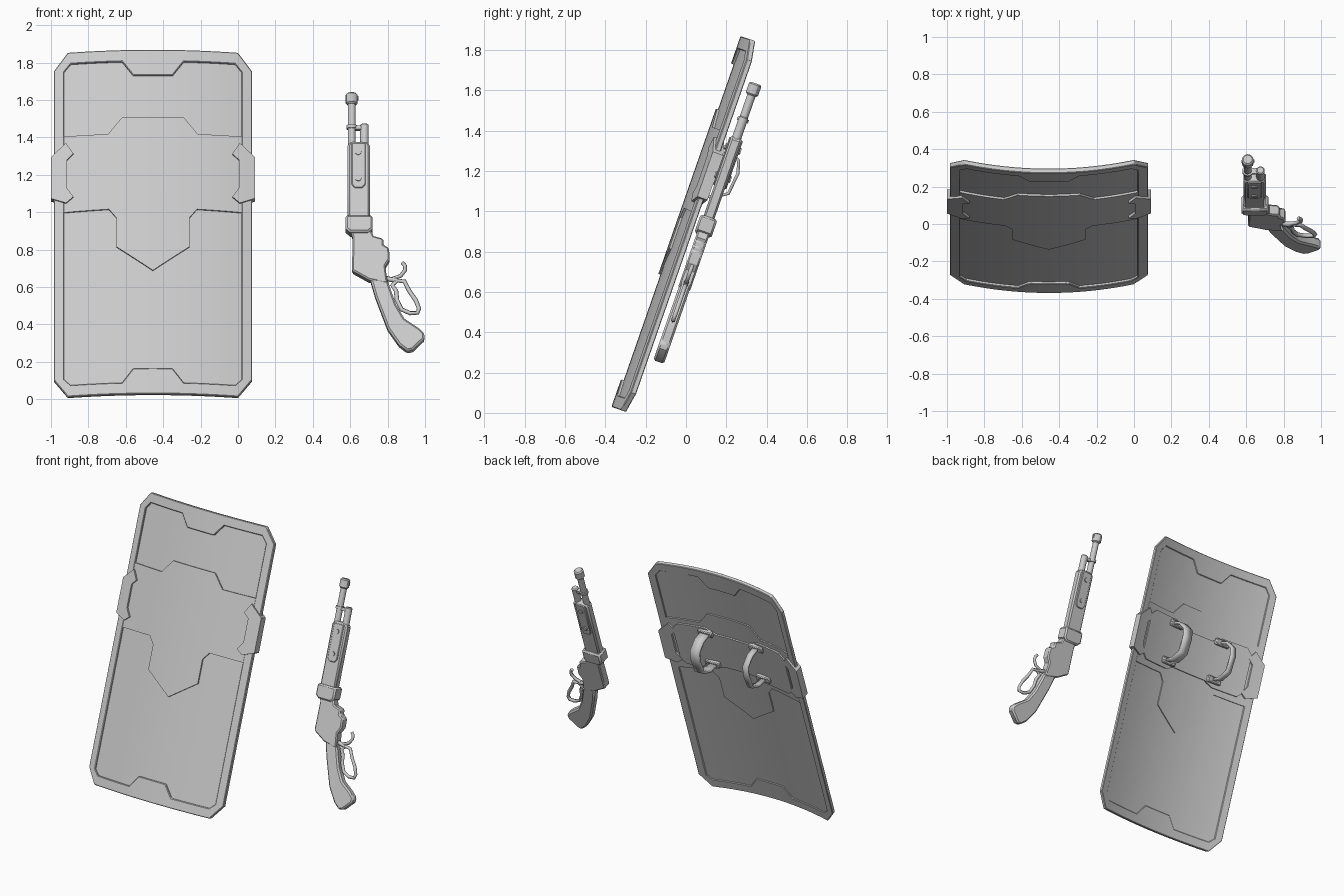
import bpy, bmesh, math
from mathutils import Matrix, Vector

if "Cube" in bpy.data.objects:
    bpy.data.objects.remove(bpy.data.objects["Cube"])

grey = bpy.data.materials.new("plain_grey")
grey.use_nodes = True
GREY = (0.6, 0.6, 0.6, 1)
grey.diffuse_color = GREY
grey.node_tree.nodes["Principled BSDF"].inputs["Base Color"].default_value = GREY

# Leaning frames: local x across, y up the lean, z out of the front
LEAN = Matrix.Rotation(math.radians(70.8), 4, 'X')
SHIELD = Matrix.Translation((-0.455, -0.37, 0.03)) @ LEAN
GUN = Matrix.Translation((0, -0.37, 0.03)) @ LEAN @ Matrix.Translation((0, 0, -0.148))
BEND = 0.24


def finish(name, bm, frame, bevel=0.0, smooth=30):
    bmesh.ops.recalc_face_normals(bm, faces=bm.faces)
    me = bpy.data.meshes.new(name)
    bm.to_mesh(me)
    bm.free()
    me.materials.append(grey)
    me.shade_smooth()
    me.set_sharp_from_angle(angle=math.radians(smooth))
    ob = bpy.data.objects.new(name, me)
    bpy.context.collection.objects.link(ob)
    ob.matrix_world = frame
    if bevel:
        mod = ob.modifiers.new("bevel", 'BEVEL')
        mod.width = bevel
        mod.segments = 1
        mod.limit_method = 'ANGLE'
        mod.angle_limit = math.radians(50)
    return ob


def extrude(bm, depth):
    ret = bmesh.ops.extrude_face_region(bm, geom=bm.faces[:])
    moved = [g for g in ret["geom"] if isinstance(g, bmesh.types.BMVert)]
    bmesh.ops.translate(bm, verts=moved, vec=(0, 0, depth))


def curved_slab(name, half, back, front, bevel=0.0):
    """Mirrored half outline, cut in strips, thickened and bent."""
    bm = bmesh.new()
    bm.faces.new([bm.verts.new((a, b, back)) for a, b in half])
    for i in range(1, 14):
        bmesh.ops.bisect_plane(bm, geom=bm.verts[:] + bm.edges[:] + bm.faces[:],
                               plane_co=(i * 0.04, 0, 0), plane_no=(1, 0, 0))
    copy = bmesh.ops.duplicate(bm, geom=bm.verts[:] + bm.edges[:] + bm.faces[:])
    for g in copy["geom"]:
        if isinstance(g, bmesh.types.BMVert):
            g.co.x = -g.co.x
    bmesh.ops.remove_doubles(bm, verts=bm.verts, dist=1e-5)
    bmesh.ops.recalc_face_normals(bm, faces=bm.faces)
    extrude(bm, front - back)
    for v in bm.verts:
        v.co.z -= BEND * v.co.x ** 2
    return finish(name, bm, SHIELD, bevel)


def up(z):
    return (z + 0.0186) / 0.9445


def gun_plate(name, outline, thick, bevel=0.0):
    bm = bmesh.new()
    bm.faces.new([bm.verts.new((x, up(z), -thick / 2)) for x, z in outline])
    extrude(bm, thick)
    return finish(name, bm, GUN, bevel)


def gun_rod(name, x, z0, z1, r, sides=16, bevel=0.0):
    bm = bmesh.new()
    mid = Matrix.Translation((x, (up(z0) + up(z1)) / 2, 0))
    bmesh.ops.create_cone(bm, cap_ends=True, segments=sides, radius1=r, radius2=r,
                          depth=up(z1) - up(z0),
                          matrix=mid @ Matrix.Rotation(math.pi / 2, 4, 'X'))
    return finish(name, bm, GUN, bevel)


def box(name, centre, size, frame, bevel=0.0):
    bm = bmesh.new()
    bmesh.ops.create_cube(bm, size=1, matrix=Matrix.Translation(centre) @ Matrix.Diagonal((*size, 1)))
    return finish(name, bm, frame, bevel)


# Shield rim, main panel and raised middle plate
curved_slab("shield_rim", [
    (0, 0), (.455, 0), (.53, .1), (.53, 1.848), (.455, 1.948), (0, 1.948),
    (0, 1.803), (.105, 1.803), (.165, 1.883), (.44, 1.883), (.475, 1.84),
    (.475, .1), (.44, .065), (.165, .065), (.105, .145), (0, .145)], -.028, 0, 0.004)
curved_slab("shield_panel", [(0, .04), (.44, .04), (.5, .1), (.5, 1.84), (.44, 1.9), (0, 1.9)],
            -.022, -.014)
curved_slab("shield_middle_plate", [
    (0, 1.567), (.165, 1.567), (.24, 1.475), (.48, 1.475), (.48, 1.045), (.235, 1.05),
    (.195, 1.0), (.195, .836), (0, .70)], -.03, -.003)

# Side clips and rear backing
curved_slab("shield_side_clips", [
    (.545, 1.36), (.465, 1.433), (.425, 1.37), (.46, 1.337), (.46, 1.178),
    (.425, 1.126), (.465, 1.094), (.545, 1.126)], -.042, .012)
curved_slab("shield_backing", [
    (0, 1.40), (.13, 1.40), (.2, 1.44), (.40, 1.44), (.44, 1.40), (.44, 1.13),
    (.40, 1.09), (.2, 1.09), (.13, 1.12), (0, 1.12)], -.04, -.02)

# Arm strap and grip on the back
arch = [(1.14, -.04), (1.145, -.13), (1.19, -.2), (1.3, -.212), (1.36, -.195), (1.4, -.13), (1.405, -.04)]
for name, a, width in (("arm_strap", .2, .07), ("hand_grip", -.2, .04)):
    bm = bmesh.new()
    rows = [[bm.verts.new((a + s * width / 2, b, d)) for s in (-1, 1)] for b, d in arch]
    for p, q in zip(rows, rows[1:]):
        bm.faces.new((p[0], p[1], q[1], q[0]))
    strap = finish(name, bm, SHIELD)
    solid = strap.modifiers.new("thickness", 'SOLIDIFY')
    solid.thickness = .016
    solid.offset = 0
    for end, (b, d) in (("lower", arch[0]), ("upper", arch[-1])):
        box(f"{name}_{end}_foot", (a, b, -.056), (.11, .045, .03), SHIELD, .006)

# Barrel, magazine tube and forend
gun_rod("muzzle", .608, 1.575, 1.635, .032, 12, .008)
gun_rod("barrel", .608, .95, 1.6, .021)
gun_rod("barrel_ring", .608, 1.445, 1.462, .029)
gun_rod("magazine_tube", .676, .95, 1.47, .023, 16, .006)
box("front_sight", (.635, up(1.61), 0), (.02, .02, .012), GUN)
gun_plate("tube_bracket", [(.6, 1.44), (.69, 1.44), (.69, 1.46), (.6, 1.46)], .03)
gun_plate("forend", [(.586, .95), (.705, .95), (.705, 1.35), (.69, 1.37), (.6, 1.37), (.586, 1.35)], .056, .01)
gun_plate("forend_side_plate", [
    (.607, 1.36), (.682, 1.36), (.682, 1.14), (.665, 1.12), (.624, 1.12), (.607, 1.14)], .07, .004)
for i, z in enumerate((1.17, 1.31)):
    bm = bmesh.new()
    bmesh.ops.create_cone(bm, cap_ends=True, segments=12, radius1=.016, radius2=.016, depth=.084,
                          matrix=Matrix.Translation((.643, up(z), 0)))
    finish(f"forend_bolt_{i + 1}", bm, GUN)

# Collar, receiver and stock
gun_plate("collar", [(.576, .9), (.6, .88), (.695, .88), (.72, .9), (.72, .972), (.576, .972)], .088, .01)
gun_plate("receiver", [
    (.6, .9), (.7, .92), (.725, .865), (.777, .85), (.777, .818), (.808, .8), (.81, .74),
    (.788, .705), (.8, .61), (.70, .63), (.61, .68), (.612, .86)], .062, .008)
gun_plate("stock", [
    (.70, .66), (.735, .54), (.8, .37), (.86, .285), (.905, .25), (.935, .258), (.995, .315),
    (.998, .345), (.965, .375), (.89, .425), (.845, .5), (.81, .6), (.79, .66)], .056, .01)


# Lever loop and trigger hook
def gun_bar(name, path, r, closed=False):
    cu = bpy.data.curves.new(name, 'CURVE')
    cu.dimensions = '3D'
    cu.bevel_depth = r
    cu.bevel_resolution = 1
    cu.use_fill_caps = True
    sp = cu.splines.new('POLY')
    sp.points.add(len(path) - 1)
    for pt, (x, z) in zip(sp.points, path):
        pt.co = (x, up(z), 0, 1)
    sp.use_cyclic_u = closed
    cu.materials.append(grey)
    ob = bpy.data.objects.new(name, cu)
    bpy.context.collection.objects.link(ob)
    ob.matrix_world = GUN


gun_bar("lever_loop", [
    (.825, .61), (.85, .635), (.89, .63), (.915, .58), (.95, .53), (.968, .485),
    (.96, .462), (.92, .46), (.875, .48), (.85, .53), (.845, .58)], .012, True)
gun_bar("lever_arm", [(.775, .65), (.82, .64), (.85, .635)], .014)
gun_bar("trigger_hook", [(.83, .645), (.87, .66), (.893, .69), (.892, .715), (.878, .73)], .011)
